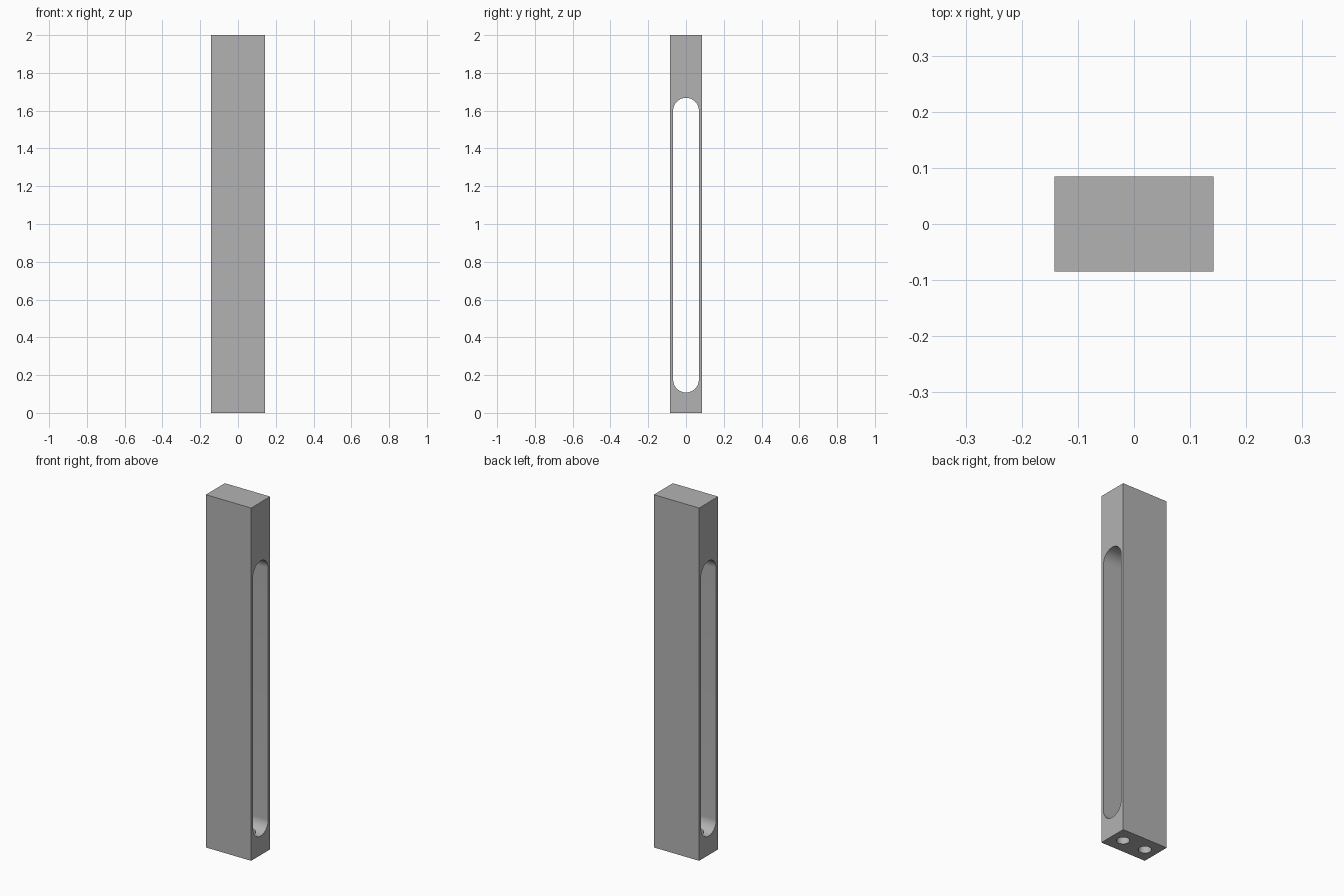
import bpy
import math

if "Cube" in bpy.data.objects:
    bpy.data.objects.remove(bpy.data.objects["Cube"], do_unlink=True)

WIDTH, DEPTH, HEIGHT = 0.284, 0.17, 2.0
SLOT_R, SLOT_LOW, SLOT_HIGH = 0.068, 0.108, 1.668
HOLE_R, HOLE_X = 0.033, 0.071

grey = bpy.data.materials.new("plain grey")
grey.use_nodes = True
colour = (0.45, 0.45, 0.45, 1)
grey.diffuse_color = colour
grey.node_tree.nodes["Principled BSDF"].inputs["Base Color"].default_value = colour


def add_box(name, size, location):
    bpy.ops.mesh.primitive_cube_add(size=1, location=location)
    ob = bpy.context.object
    ob.name = name
    ob.scale = size
    bpy.ops.object.transform_apply(location=True, rotation=True, scale=True)
    ob.data.materials.append(grey)
    return ob


def add_slot_cutter():
    """Round-ended prism running through the body along x."""
    ring, steps = [], 32
    for centre, start in ((SLOT_HIGH - SLOT_R, 0), (SLOT_LOW + SLOT_R, math.pi)):
        for i in range(steps + 1):
            a = start + math.pi * i / steps
            ring.append((SLOT_R * math.cos(a), centre + SLOT_R * math.sin(a)))
    n = len(ring)
    verts = [(x, y, z) for x in (-WIDTH, WIDTH) for y, z in ring]
    faces = [list(range(n))[::-1], list(range(n, 2 * n))]
    faces += [(i, (i + 1) % n, n + (i + 1) % n, n + i) for i in range(n)]
    mesh = bpy.data.meshes.new("slot_cutter")
    mesh.from_pydata(verts, [], faces)
    mesh.materials.append(grey)
    ob = bpy.data.objects.new("slot_cutter", mesh)
    bpy.context.collection.objects.link(ob)
    return ob


def add_hole_cutter(x):
    """Vertical bore from the underside up into the slot."""
    top = SLOT_LOW + SLOT_R
    bpy.ops.mesh.primitive_cylinder_add(
        vertices=48, radius=HOLE_R, depth=top + 0.1, location=(x, 0, (top - 0.1) / 2))
    ob = bpy.context.object
    ob.name = "hole_cutter"
    ob.data.materials.append(grey)
    return ob


def cut(target, cutter):
    cutter.hide_render = True
    mod = target.modifiers.new("cut", 'BOOLEAN')
    mod.operation = 'DIFFERENCE'
    mod.solver = 'EXACT'
    mod.object = cutter
    bpy.ops.object.select_all(action='DESELECT')
    bpy.context.view_layer.objects.active = target
    target.select_set(True)
    bpy.ops.object.modifier_apply(modifier=mod.name)
    bpy.data.objects.remove(cutter, do_unlink=True)


# Solid bar with a long through slot and two bores in the foot
body = add_box("slotted_bar", (WIDTH, DEPTH, HEIGHT), (0, 0, HEIGHT / 2))
cut(body, add_slot_cutter())
for side in (-1, 1):
    cut(body, add_hole_cutter(side * HOLE_X))

bpy.ops.object.shade_smooth_by_angle(angle=math.radians(30))
